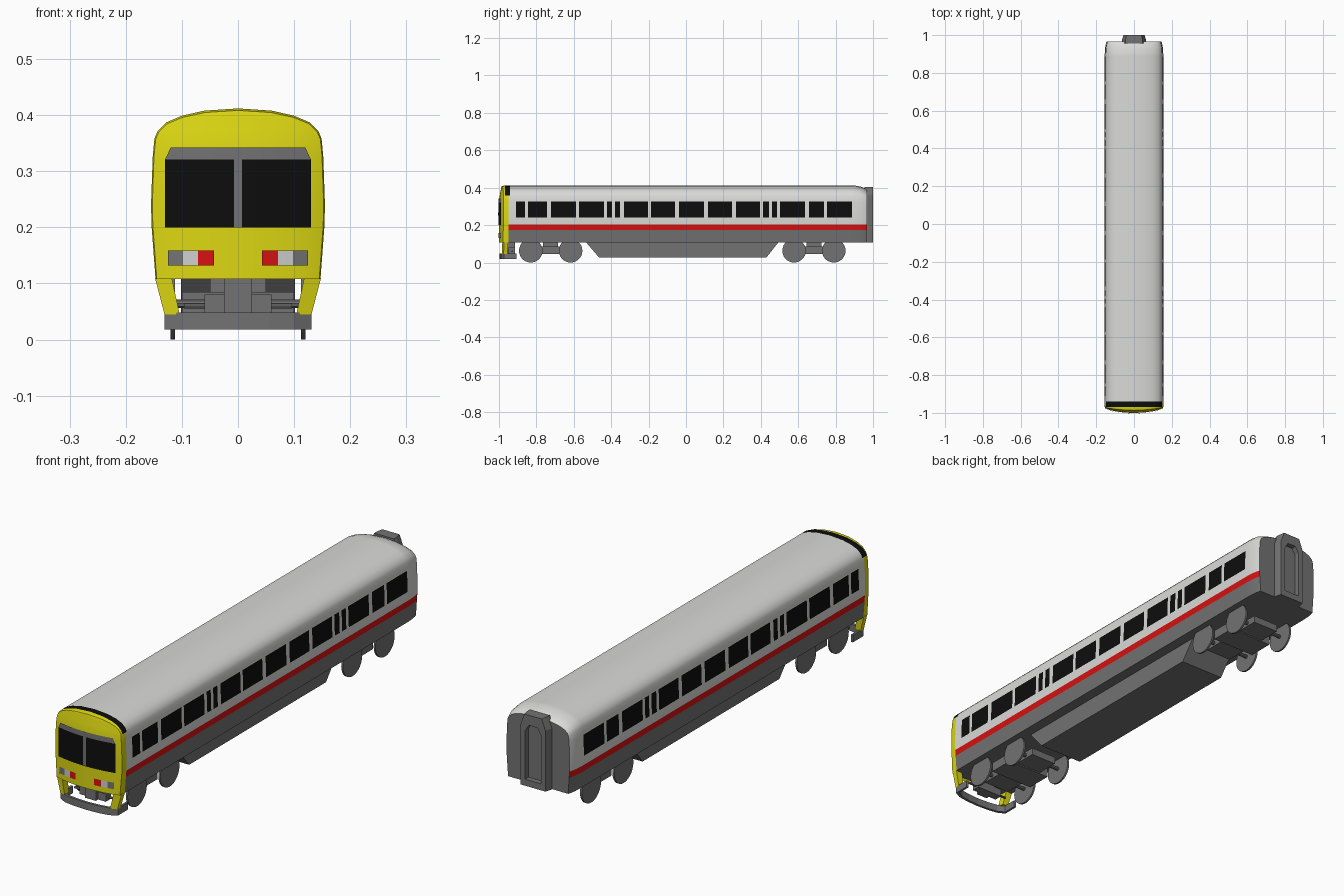
import bpy, bmesh, math
from mathutils import Vector

if "Cube" in bpy.data.objects:
    bpy.data.objects.remove(bpy.data.objects["Cube"])

COLOURS = {
    "white": (0.70, 0.70, 0.69), "yellow": (0.72, 0.68, 0.006), "red": (0.68, 0.006, 0.006),
    "grey": (0.17, 0.17, 0.17), "black": (0.004, 0.004, 0.004), "lamp_white": (0.62, 0.62, 0.62),
}
MATS = {}
for n, c in COLOURS.items():
    MATS[n] = bpy.data.materials.new(n)
    MATS[n].diffuse_color = (*c, 1)


def finish(name, bm, colour, smooth=None):
    """Turn a bmesh into an object; colour is a name or a rule(center, normal)."""
    rule = colour if callable(colour) else (lambda c, n: colour)
    me = bpy.data.meshes.new(name)
    used = []
    bm.normal_update()
    for f in bm.faces:
        m = rule(f.calc_center_median(), f.normal)
        if m not in used:
            used.append(m)
            me.materials.append(MATS[m])
        f.material_index = used.index(m)
    bm.to_mesh(me)
    bm.free()
    ob = bpy.data.objects.new(name, me)
    bpy.context.collection.objects.link(ob)
    if smooth:
        bpy.ops.object.select_all(action='DESELECT')
        ob.select_set(True)
        bpy.context.view_layer.objects.active = ob
        bpy.ops.object.shade_smooth_by_angle(angle=math.radians(smooth))
    return ob


def loft(name, rings, colour, closed=True, caps=(True, True), smooth=None):
    bm = bmesh.new()
    vs = [[bm.verts.new(p) for p in r] for r in rings]
    n = len(rings[0])
    for a, b in zip(vs, vs[1:]):
        for i in range(n if closed else n - 1):
            j = (i + 1) % n
            bm.faces.new((a[i], a[j], b[j], b[i]))
    if closed:
        for r, cap in ((vs[0], caps[0]), (vs[-1], caps[1])):
            if cap:
                bm.faces.new(r)
    bmesh.ops.remove_doubles(bm, verts=bm.verts, dist=1e-5)
    if closed:
        bmesh.ops.recalc_face_normals(bm, faces=bm.faces)
    return finish(name, bm, colour, smooth)


def box(name, x0, x1, y0, y1, z0, z1, colour="grey"):
    return loft(name, [[(x0, y0, z), (x1, y0, z), (x1, y1, z), (x0, y1, z)] for z in (z0, z1)], colour)


def disc(name, x0, x1, y, z, r, n, colour="grey"):
    ring = lambda x: [(x, y + r * math.cos(2 * math.pi * i / n), z + r * math.sin(2 * math.pi * i / n)) for i in range(n)]
    return loft(name, [ring(x0), ring(x1)], colour, smooth=30)


# Carriage shell: half cross-section swept along y, with stations at the window edges
HALF = [(.147, .108), (.152, .175), (.154, .202), (.155, .24), (.152, .326), (.149, .358),
        (.143, .372), (.128, .387), (.10, .399), (.06, .408), (0, .412)]
WINDOWS = [(-.91, -.86), (-.845, -.743), (-.722, -.588), (-.572, -.439), (-.422, -.396), (-.38, -.353),
           (-.332, -.203), (-.187, -.059), (-.037, .096), (.118, .246), (.267, .396), (.412, .444),
           (.46, .487), (.503, .636), (.658, .738), (.754, .888)]


def full(half):
    return half + [(-x, z) for x, z in reversed(half[:-1])]


def front_y(x, z):
    x = abs(x)
    return -1 + .9 * min(x, .13) ** 2 + .4 * max(0, x - .13) + .2 * max(0, z - .34)


def section(y, sx=1, drop=0):
    return [(x * sx, y, z - drop * max(0, z - .3) / .11) for x, z in full(HALF)]


NOSE = [(x * .985, z - .05 * max(0, z - .34)) for x, z in HALF]
stations = [-.968, -.95, -.94] + [e for w in WINDOWS for e in w] + [.9]
rings = [[(x, front_y(x, z), z) for x, z in full(NOSE)]]
rings += [section(y) for y in stations]
rings += [section(.935, .985, .006), section(.955, .96, .014), section(.967, .935, .022)]


def shell_colour(c, n):
    if c.z < .109 or n.y > .9:
        return "grey"
    if c.z > .358 and -.968 < c.y < -.94:
        return "black"
    if c.y < -.95:
        return "yellow"
    if c.z < .175:
        return "grey"
    if c.z < .202:
        return "red"
    if .24 < c.z < .326 and any(a < c.y < b for a, b in WINDOWS):
        return "black"
    return "white"


loft("carriage_shell", rings, shell_colour, caps=(False, True), smooth=30)

# Cab front: curved yellow face with glass, frame and lamps laid over it
US = [-1, -.85, -.6, -.35, -.12, .12, .35, .6, .85, 1]
loft("cab_front", [[(u * x, front_y(u * x, z), z) for u in US] for x, z in NOSE],
     "yellow", closed=False, smooth=30)


def patch(name, low, high, colour, off=.003, n=5):
    """Curved plate between two rows (x0, x1, z)."""
    rows = []
    for x0, x1, z in (low, high):
        xs = [x0 + (x1 - x0) * i / n for i in range(n + 1)]
        rows.append([(x, front_y(x, z) - off, z) for x in xs])
    loft(name, rows, colour, closed=False)


patch("windscreen_header", (-.13, .13, .321), (-.12, .12, .342), "grey", n=9)
patch("windscreen_pillar", (-.007, .007, .2), (-.007, .007, .342), "grey", .004, 2)
for s, side in ((-1, "left"), (1, "right")):
    def both(name, a, b, z0, z1, colour, **kw):
        x0, x1 = sorted((s * a, s * b))
        patch(f"{name}_{side}", (x0, x1, z0), (x0, x1, z1), colour, **kw)
    both("windscreen", .007, .13, .2, .321, "black")
    both("tail_lamp", .043, .071, .132, .159, "red", n=2)
    both("head_lamp", .071, .098, .132, .159, "lamp_white", n=2)
    both("lamp_blank", .098, .125, .132, .159, "grey", n=2)

    # Yellow legs that carry the front bumper
    loft(f"cab_leg_{side}", [
        [(s * .118, -.982, .11), (s * .148, -.973, .11), (s * .148, -.95, .11), (s * .118, -.95, .11)],
        [(s * .104, -.985, .045), (s * .131, -.975, .045), (s * .131, -.955, .045), (s * .104, -.955, .045)]], "yellow")
    # Pipe stubs beside the coupler
    disc(f"coupler_pipe_{side}", *sorted((s * .058, s * .096)), -.93, .06, .005, 8)
    box(f"coupler_block_{side}", *sorted((s * .025, s * .06)), -.95, -.915, .048, .08)

box("coupler", -.025, .025, -.965, -.915, .048, .109)

# Bumper: thin strip bent round the front
path = [(.131, -.905), (.131, -.972), (.1, -.988), (.055, -.995)]
path = path + [(0, -.998)] + [(-x, y) for x, y in reversed(path)]
inner = [(x * .93, y if y > -.95 else y + .01) for x, y in path]
loft("front_bumper", [[(x, y, z) for x, y in path + inner[::-1]] for z in (.018, .048)], "grey")

# Underfloor equipment casing with sloped ends
loft("underfloor_casing", [[(x, -.535, .109), (x, .495, .109), (x, .43, .027), (x, -.465, .027)]
                           for x in (-.102, .102)], "grey")

# Bogies: frame, axles and thin wheels
for name, ys in (("front", (-.83, -.617)), ("rear", (.578, .79))):
    mid = sum(ys) / 2
    box(f"{name}_bogie_bolster", -.1, .1, mid - .055, mid + .055, .045, .085)
    box(f"{name}_bogie_frame", -.06, .06, mid - .15, mid + .15, .05, .08)
    box(f"{name}_bogie_pivot", -.05, .05, mid - .04, mid + .04, .08, .109)
    for i, y in enumerate(ys):
        disc(f"{name}_axle_{i + 1}", -.114, .114, y, .064, .008, 10)
        for s in (-1, 1):
            disc(f"{name}_wheel_{i + 1}", *sorted((s * .112, s * .12)), y, .063, .063, 28)

# Rear gangway: flared hood with a recessed arched doorway
outer = [(-.064, .108), (-.064, .24), (-.064, .36), (-.045, .404), (.045, .404), (.064, .36), (.064, .24), (.064, .108)]
arch = [(-.036, .135), (-.036, .24), (-.036, .335), (-.02, .362), (.02, .362), (.036, .335), (.036, .24), (.036, .135)]
loft("rear_gangway", [[(x, .955, z) for x, z in outer], [(x, .972, z) for x, z in outer],
                      [(x * .88, 1.0, z) for x, z in outer], [(x, 1.0, z) for x, z in arch],
                      [(x, .978, z) for x, z in arch]], "grey")

for m in bpy.data.materials:
    if m.users and not m.is_grease_pencil:
        m.use_nodes = True
        m.node_tree.nodes["Principled BSDF"].inputs["Base Color"].default_value = m.diffuse_color
